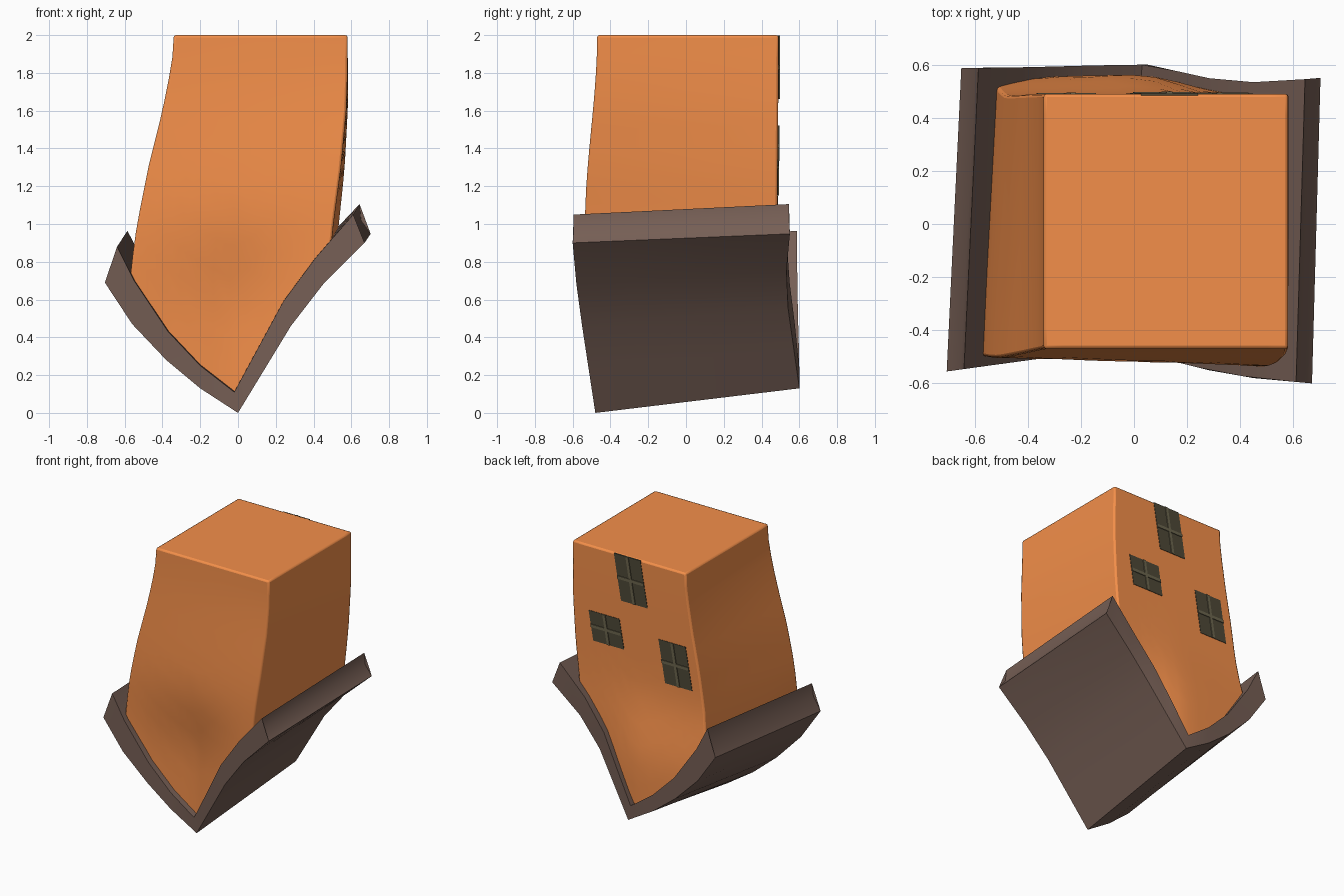
import bpy, bmesh
from mathutils import Vector

if "Cube" in bpy.data.objects:
    bpy.data.objects.remove(bpy.data.objects["Cube"])


def material(name, col):
    m = bpy.data.materials.new(name)
    m.diffuse_color = (*col, 1)
    m.use_nodes = True
    m.node_tree.nodes["Principled BSDF"].inputs["Base Color"].default_value = m.diffuse_color
    return m


def finish(bm, name, mat, bevel=0, angle=0.6):
    bmesh.ops.recalc_face_normals(bm, faces=bm.faces[:])
    me = bpy.data.meshes.new(name)
    bm.to_mesh(me)
    bm.free()
    ob = bpy.data.objects.new(name, me)
    bpy.context.collection.objects.link(ob)
    me.materials.append(mat)
    if bevel:
        b = ob.modifiers.new("bevel", 'BEVEL')
        b.width, b.segments = bevel, 2
        b.limit_method, b.angle_limit = 'ANGLE', 0.9
    bpy.context.view_layer.objects.active = ob
    ob.select_set(True)
    bpy.ops.object.shade_smooth_by_angle(angle=angle)
    ob.select_set(False)
    return ob


def interp(x, xs, ys):
    if x <= xs[0]:
        return ys[0]
    for i in range(len(xs) - 1):
        if x <= xs[i + 1]:
            f = (x - xs[i]) / (xs[i + 1] - xs[i])
            return ys[i] + f * (ys[i + 1] - ys[i])
    return ys[-1]


def lerp(a, b, t):
    return a + (b - a) * t


def ease(s):
    s = min(1, max(0, s))
    return s * s * (3 - 2 * s)


orange = material("wall_orange", (0.9, 0.275, 0.068))
brown = material("roof_brown", (0.18, 0.113, 0.09))
dark = material("pane_dark", (0.075, 0.065, 0.038))
olive = material("bar_olive", (0.15, 0.13, 0.075))

# roof cross-section at the front: underside (outer) and upper side (inner)
outer = [(-.705, .69), (-.56, .47), (-.38, .28), (-.2, .13), (0, 0),
         (.14, .23), (.28, .46), (.45, .68), (.67, .90)]
inner = [(-.64, .88), (-.55, .70), (-.37, .43), (-.2, .25), (-.02, .11),
         (.11, .35), (.24, .59), (.41, .82), (.61, 1.05)]
RX = [p[0] for p in outer]
Y_FRONT = [-.555, -.535, -.51, -.495, -.48, -.515, -.55, -.58, -.60]
Y_BACK = [.588, .588, .592, .597, .60, .57, .54, .532, .55]


def warp_roof(x, z, t):
    # slide and lift the section toward the back
    dx = interp(x, [-.7, 0, .67], [.055, .05, .032])
    dz = interp(x, [-.7, 0, .67], [.08, .13, .048])
    y = lerp(interp(x, RX, Y_FRONT), interp(x, RX, Y_BACK), t)
    return Vector((x + dx * t, y, z + dz * t))


# roof shell
section = outer + [(.618, .965)] + inner[::-1] + [(-.652, .785)]
bm = bmesh.new()
rows = [[bm.verts.new(warp_roof(x, z, k / 4)) for x, z in section] for k in range(5)]
n = len(section)
for a, b in zip(rows, rows[1:]):
    for i in range(n):
        j = (i + 1) % n
        bm.faces.new((a[i], a[j], b[j], b[i]))
for row in (rows[0], rows[-1]):
    o, m = row[:9], row[10:19][::-1]
    for i in range(8):
        bm.faces.new((o[i], o[i + 1], m[i + 1], m[i]))
    bm.faces.new((o[0], m[0], row[19]))
    bm.faces.new((o[8], row[9], m[8]))
finish(bm, "roof", brown, 0, .8)

# house walls: a subdivided cube bent to the leaning outline
ZS = [.75, 1.0, 1.3, 1.6, 1.8, 1.9, 2.0]
LEFT = [-.57, -.535, -.475, -.40, -.36, -.345, -.34]
RIGHT = [.48, .505, .545, .573, .58, .58, .58]
mid = [((a[0] + b[0]) / 2, (a[1] + b[1]) / 2) for a, b in zip(outer, inner)]


def wall_point(u, t, z):
    w = ease((2 - z) / 1.15)      # lean of the upper walls
    g = ease((1.1 - z) / .6)      # gable follows the roof edge
    x = lerp(interp(z, ZS, LEFT), interp(z, ZS, RIGHT), u) + lerp(.045, .03, u) * t * w
    yf = lerp(-.47, lerp(-.505, -.535, u), ease((2 - z) / 1.0))
    yf = lerp(yf, interp(x, RX, Y_FRONT) + .04, g)
    yb = lerp(.49, .483, w)
    yb = lerp(yb, interp(x - .04, RX, Y_BACK) - .038, g)
    return Vector((x, lerp(yf, yb, t), z))


def wall_base(u, t):
    x = wall_point(u, t, .75).x
    z = interp(x - .045 * t, [p[0] for p in mid], [p[1] for p in mid])
    return z + interp(x, [-.7, 0, .67], [.08, .13, .048]) * t


bm = bmesh.new()
bmesh.ops.create_cube(bm, size=1)
bmesh.ops.subdivide_edges(bm, edges=bm.edges[:], cuts=11, use_grid_fill=True)
for v in bm.verts:
    u, t, h = (c + .5 for c in v.co)
    v.co = wall_point(u, t, lerp(wall_base(u, t), 2, h))
finish(bm, "house_walls", orange, .012, .8)


# windows on the back wall
def wall_patch(bm, x0, x1, z0, z1, lean, zc, out):
    # thin slab following the back wall
    ring = []
    for off in (-.02, out):
        grid = []
        for k in range(4):
            z = lerp(z0, z1, k / 3)
            line = []
            for x in (x0, x1):
                xx = x + lean * (z - zc)
                l, r = wall_point(0, 1, z).x, wall_point(1, 1, z).x
                p = wall_point((xx - l) / (r - l), 1, z)
                line.append(bm.verts.new((p.x, p.y + off, z)))
            grid.append(line)
        ring.append(grid)
    a, b = ring
    for k in range(3):
        for g in (a, b):
            bm.faces.new((g[k][0], g[k][1], g[k + 1][1], g[k + 1][0]))
        for s in (0, 1):
            bm.faces.new((a[k][s], a[k + 1][s], b[k + 1][s], b[k][s]))
    for k in (0, 3):
        bm.faces.new((a[k][0], a[k][1], b[k][1], b[k][0]))


for i, (cx, cz, w, h) in enumerate([(.105, 1.83, .215, .335),
                                    (.305, 1.415, .25, .215),
                                    (-.255, 1.305, .22, .31)], 1):
    args = (.17, cz)
    bm = bmesh.new()
    wall_patch(bm, cx - w / 2, cx + w / 2, cz - h / 2, cz + h / 2, *args, .003)
    finish(bm, f"window_{i}", dark)
    bm = bmesh.new()
    wall_patch(bm, cx - .011, cx + .011, cz - h / 2, cz + h / 2, *args, .008)
    wall_patch(bm, cx - w / 2, cx + w / 2, cz - .011, cz + .011, *args, .008)
    finish(bm, f"window_bars_{i}", olive)
